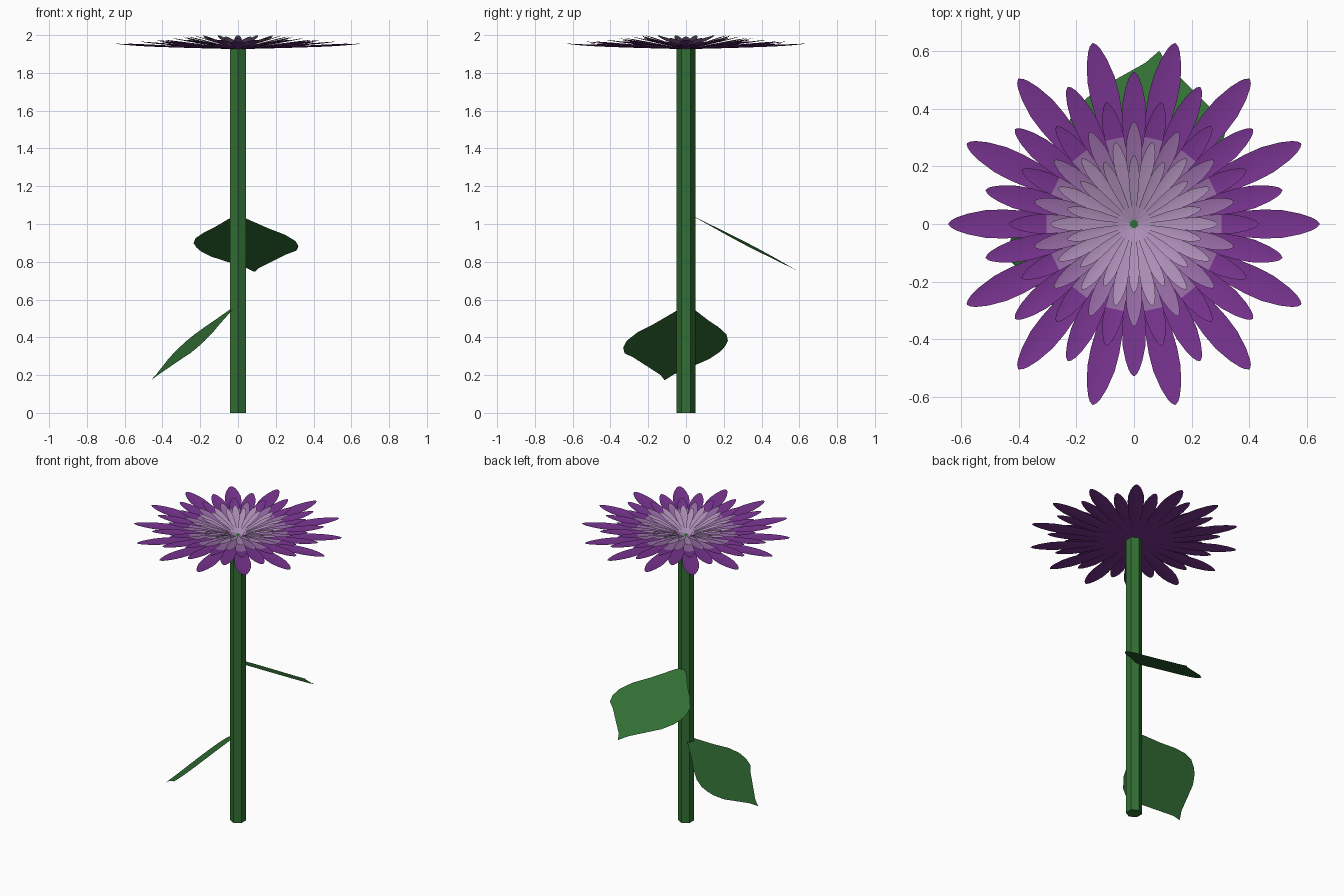
import bpy
import bmesh
from math import sin, cos, pi

cube = bpy.data.objects.get("Cube")
if cube:
    bpy.data.objects.remove(cube, do_unlink=True)


def material(name, rgb):
    mat = bpy.data.materials.new(name)
    mat.use_nodes = True
    mat.diffuse_color = (*rgb, 1)
    mat.node_tree.nodes["Principled BSDF"].inputs["Base Color"].default_value = (*rgb, 1)
    return mat


green = material("leaf green", (0.032, 0.16, 0.034))
purple = material("deep purple", (0.19, 0.034, 0.28))
lilac = material("lilac", (0.31, 0.15, 0.38))
pale = material("pale lilac", (0.43, 0.28, 0.49))


def finish(name, bm, mats, smooth=True):
    mesh = bpy.data.meshes.new(name)
    bm.to_mesh(mesh)
    bm.free()
    for mat in mats:
        mesh.materials.append(mat)
    for poly in mesh.polygons:
        poly.use_smooth = smooth
    obj = bpy.data.objects.new(name, mesh)
    bpy.context.collection.objects.link(obj)
    return obj


def add_strip(bm, rows):
    """Skin a grid of points, each row having the same number of points."""
    grid = [[bm.verts.new(p) for p in row] for row in rows]
    faces = []
    for a, b in zip(grid, grid[1:]):
        for i in range(len(a) - 1):
            faces.append(bm.faces.new((a[i], b[i], b[i + 1], a[i + 1])))
    return faces


# Six-sided stem with corners facing front and back
STEM_TOP = 1.93
bm = bmesh.new()
ring = [bm.verts.new((0.05 * sin(k * pi / 3), -0.05 * cos(k * pi / 3), 0)) for k in range(6)]
base = bm.faces.new(ring)
side = bmesh.ops.extrude_face_region(bm, geom=[base])
top = [v for v in side["geom"] if isinstance(v, bmesh.types.BMVert)]
bmesh.ops.translate(bm, verts=top, vec=(0, 0, STEM_TOP))
if not any(len(f.verts) == 6 and f.calc_center_median().z < 0.1 for f in bm.faces):
    bm.faces.new([v for v in bm.verts if v.co.z < 0.1])
bmesh.ops.recalc_face_normals(bm, faces=bm.faces)
finish("stem", bm, [green], smooth=False)

# Leaf outline: (distance along, narrow side, wide side), tip swept sideways
LEAF = [(0, -0.01, 0.01), (0.03, -0.04, 0.04), (0.2, -0.12, 0.16),
        (0.31, -0.18, 0.25), (0.42, -0.225, 0.305), (0.51, -0.235, 0.32),
        (0.59, -0.22, 0.31), (0.66, -0.195, 0.26), (0.75, -0.14, 0.21),
        (0.84, -0.05, 0.16), (0.93, 0.04, 0.11), (1, 0.085, 0.09)]


def leaf(name, place):
    bm = bmesh.new()
    rows = []
    for u, a, b in LEAF:
        rows.append([place(u, a + (b - a) * k / 4) for k in range(5)])
    add_strip(bm, rows)
    bmesh.ops.recalc_face_normals(bm, faces=bm.faces)
    if sum(f.normal.z for f in bm.faces) < 0:
        bmesh.ops.reverse_faces(bm, faces=bm.faces)
    finish(name, bm, [green])


def upper_place(u, s):
    return (s, 0.04 + 0.56 * u, 1.04 - 0.29 * u - 0.03 * s)


def lower_place(u, s):
    y = -s - 0.025 * u
    x = -0.02 - 0.45 * u - 0.1 * y
    return (x, y, 0.56 + 0.84 * (x + 0.02) + 0.15 * y)


leaf("upper_leaf", upper_place)
leaf("lower_leaf", lower_place)

# Flower head: six staggered rings of petals, each shorter and more upright
PETAL = [(0, 0.004), (0.25, 0.038), (0.5, 0.066), (0.7, 0.078), (0.8, 0.075),
         (0.9, 0.055), (0.96, 0.034), (0.985, 0.02), (1, 0.003)]
TIPS = [1.955, 1.966, 1.975, 1.984, 1.992, 1.999]
COUNT = 14
HEART = 0.3

for n, tip in enumerate(TIPS):
    length = 0.645 * 0.82 ** n
    bm = bmesh.new()
    for k in range(COUNT):
        ang = (k + 0.5 * (n % 2)) * 2 * pi / COUNT
        rows = []
        for t, w in PETAL:
            r, half = length * t, length * w
            z = 1.926 + (tip - 1.926) * t
            row = []
            for s in (1, 0, -1):
                x, y = r, s * half
                row.append((x * cos(ang) - y * sin(ang), x * sin(ang) + y * cos(ang),
                            z - (0.15 * half if s == 0 else 0)))
            rows.append(row)
        for f in add_strip(bm, rows):
            # Colour changes from purple to lilac near the heart
            near = f.calc_center_median().xy.length < HEART
            f.material_index = 2 if n > 3 else 1 if n == 3 or (n == 2 and near) else 0
    bm.normal_update()
    if sum(f.normal.z for f in bm.faces) < 0:
        bmesh.ops.reverse_faces(bm, faces=bm.faces)
    finish("petal_ring_%d" % (n + 1), bm, [purple, lilac, pale])
